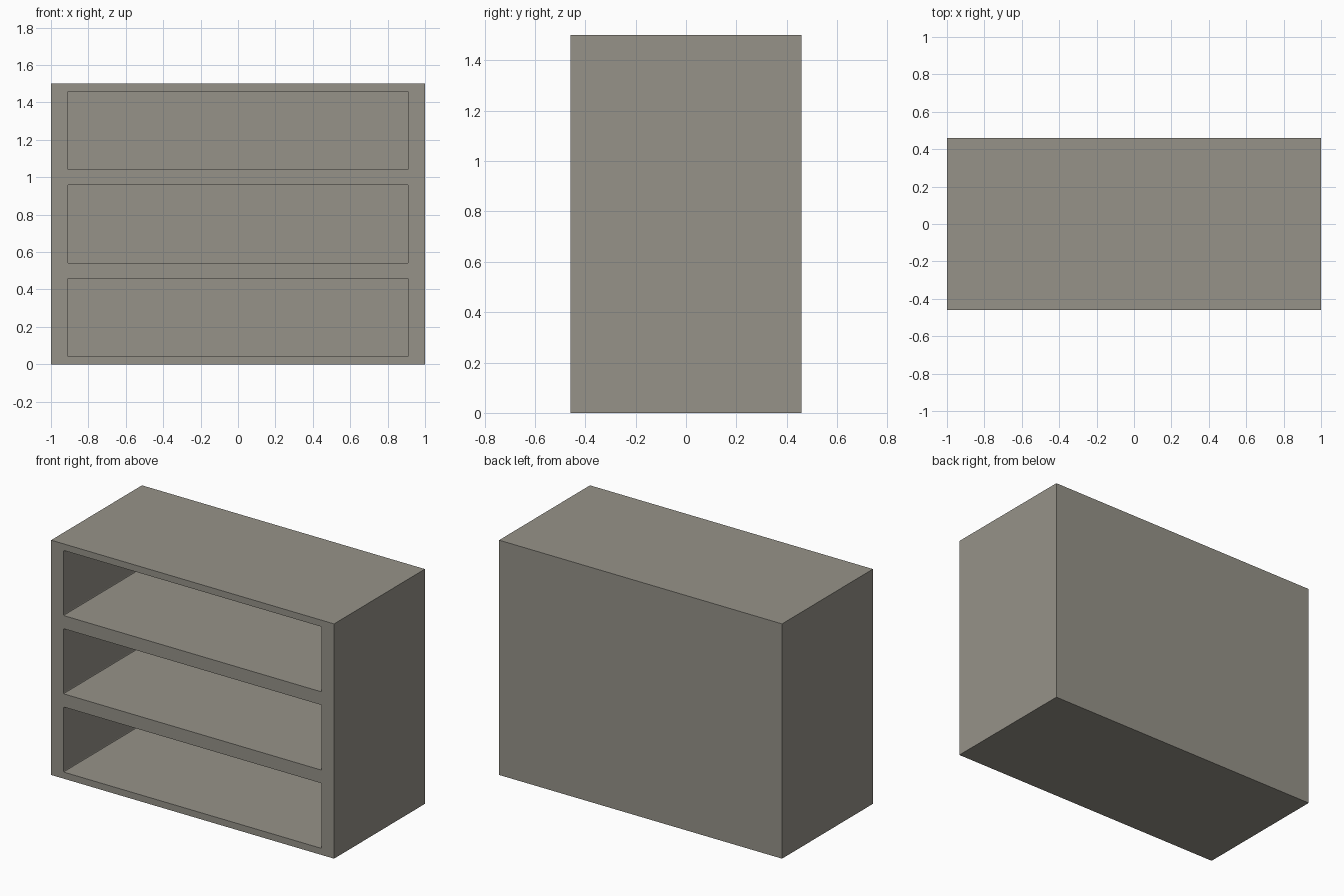
import bpy
import bmesh

if "Cube" in bpy.data.objects:
    bpy.data.objects.remove(bpy.data.objects["Cube"])

WIDTH, DEPTH, HEIGHT = 2.0, 0.917, 1.5
OPEN_W, OPEN_H = 1.824, 0.416    # each front opening
PITCH = 0.5                      # spacing between openings
BACK = 0.083                     # back panel thickness

stone = bpy.data.materials.new("warm_grey")
stone.diffuse_color = (0.305, 0.29, 0.25, 1.0)
stone.use_nodes = True
stone.node_tree.nodes["Principled BSDF"].inputs["Base Color"].default_value = stone.diffuse_color


def box(name, size, centre, round_corners=0.0):
    """Box with optional rounding of its front-to-back edges."""
    bm = bmesh.new()
    bmesh.ops.create_cube(bm, size=1.0)
    for v in bm.verts:
        v.co = [c + p * s for c, p, s in zip(centre, v.co, size)]
    if round_corners:
        edges = [e for e in bm.edges
                 if abs(e.verts[0].co.y - e.verts[1].co.y) > 0.1]
        bmesh.ops.bevel(bm, geom=edges, offset=round_corners, segments=2,
                        profile=0.5, affect='EDGES')
    mesh = bpy.data.meshes.new(name)
    bm.to_mesh(mesh)
    bm.free()
    mesh.materials.append(stone)
    obj = bpy.data.objects.new(name, mesh)
    bpy.context.collection.objects.link(obj)
    return obj


# Cabinet body
cabinet = box("cabinet_body", (WIDTH, DEPTH, HEIGHT), (0, 0, HEIGHT / 2))
bpy.context.view_layer.objects.active = cabinet

# Three open compartments cut from the front
front, rear = -DEPTH / 2 - 0.1, DEPTH / 2 - BACK
for i in range(3):
    cutter = box("compartment_cutter", (OPEN_W, rear - front, OPEN_H),
                 (0, (front + rear) / 2, PITCH * (i + 0.5)), 0.006)
    cutter.hide_render = True
    mod = cabinet.modifiers.new("compartment", 'BOOLEAN')
    mod.operation = 'DIFFERENCE'
    mod.solver = 'EXACT'
    mod.object = cutter
    bpy.ops.object.modifier_apply(modifier=mod.name)
    bpy.data.objects.remove(cutter)
